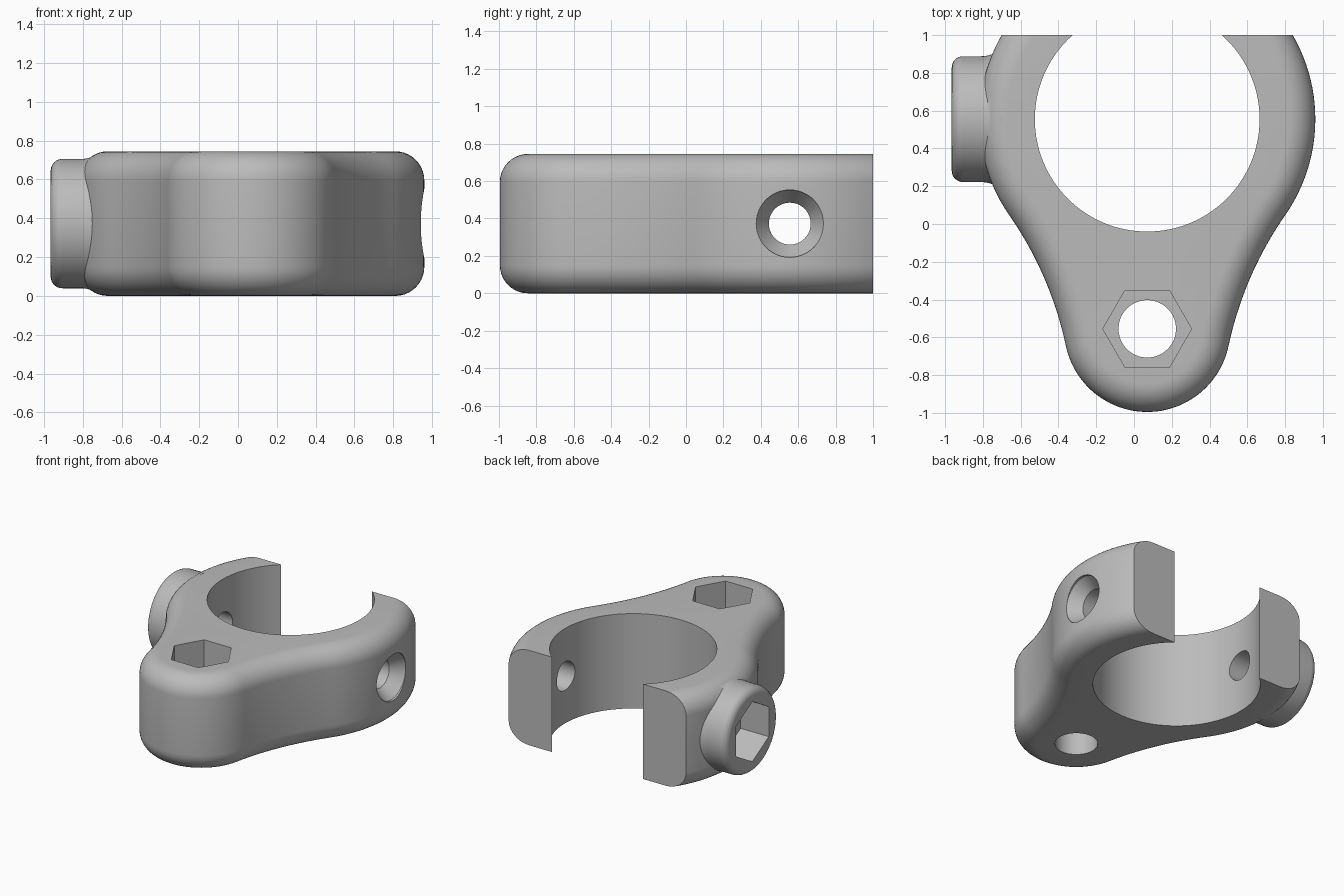
import bpy
import bmesh
from math import sin, cos, pi, radians, sqrt, atan2
from mathutils import Matrix, Vector

if "Cube" in bpy.data.objects:
    bpy.data.objects.remove(bpy.data.objects["Cube"])

CX, RING_Y, TIP_Y = 0.07, 0.555, -0.555
RING_R, TIP_R, BORE_R = 0.89, 0.44, 0.595
HEIGHT, ROUND = 0.745, 0.15
MID = HEIGHT / 2
ALONG_X = Matrix.Rotation(pi / 2, 4, 'Y')

grey = bpy.data.materials.new("plain_grey")
grey.use_nodes = True
colour = (0.5, 0.5, 0.5, 1)
grey.diffuse_color = colour
grey.node_tree.nodes["Principled BSDF"].inputs["Base Color"].default_value = colour


def make_object(name, bm):
    bmesh.ops.recalc_face_normals(bm, faces=bm.faces)
    mesh = bpy.data.meshes.new(name)
    bm.to_mesh(mesh)
    bm.free()
    mesh.materials.append(grey)
    obj = bpy.data.objects.new(name, mesh)
    bpy.context.collection.objects.link(obj)
    return obj


def loft(name, rings):
    """Skin a stack of equal-length loops and cap both ends."""
    bm = bmesh.new()
    loops = [[bm.verts.new(p) for p in ring] for ring in rings]
    n = len(loops[0])
    for a, b in zip(loops, loops[1:]):
        for i in range(n):
            j = (i + 1) % n
            bm.faces.new((a[i], a[j], b[j], b[i]))
    bm.faces.new(loops[0][::-1])
    bm.faces.new(loops[-1])
    return make_object(name, bm)


def arc(cx, cy, r, a0, a1, n):
    return [(cx + r * cos(a0 + (a1 - a0) * i / n),
             cy + r * sin(a0 + (a1 - a0) * i / n)) for i in range(n + 1)]


def outline(inset):
    """Big circle and small circle joined by tangent hollow flanks."""
    lean = radians(12)
    reach = 2.35
    flank_r = reach - TIP_R
    fx, fy = reach * cos(lean), TIP_Y - reach * sin(lean)
    big = atan2(fy - RING_Y, fx)
    half = arc(0, TIP_Y, TIP_R - inset, -pi / 2, -lean, 24)
    half += arc(fx, fy, flank_r + inset, pi - lean, pi + big, 20)[1:]
    half += arc(0, RING_Y, RING_R - inset, big, pi / 2, 44)[1:]
    mirrored = [(-x, y) for x, y in half[-2:0:-1]]
    return [(CX + x, y) for x, y in half + mirrored]


def tube(name, profile, sides=72):
    """Turn (x, radius) stations about the cross bolt axis."""
    return loft(name, [[(x, RING_Y + y, MID + z) for y, z in
                        arc(0, 0, r, 0, 2 * pi, sides)[:-1]] for x, r in profile])


def prism(name, centre, radius, depth, sides, turn):
    bm = bmesh.new()
    bmesh.ops.create_cone(bm, cap_ends=True, segments=sides, radius1=radius,
                          radius2=radius, depth=depth,
                          matrix=Matrix.Translation(Vector(centre)) @ turn)
    return make_object(name, bm)


def combine(target, other, operation):
    mod = target.modifiers.new(operation.title(), 'BOOLEAN')
    mod.operation = operation
    mod.solver = 'EXACT'
    mod.object = other
    bpy.ops.object.select_all(action='DESELECT')
    target.select_set(True)
    bpy.context.view_layer.objects.active = target
    bpy.ops.object.modifier_apply(modifier=mod.name)
    bpy.data.objects.remove(other)


# Clamp body with rounded top and bottom rims
steps = 10
rim = [(ROUND * (1 - sin(t)), ROUND * (1 - cos(t)))
       for t in (pi / 2 * i / steps for i in range(steps + 1))]
layers = rim + [(d, HEIGHT - z) for d, z in rim[::-1]]
layers = [(d, z) for d, z in layers]
# rim runs from the widest inset at the floor out to the side wall
layers = ([(ROUND * (1 - sin(t)), ROUND * (1 - cos(t)))
           for t in (pi / 2 * i / steps for i in range(steps + 1))])
layers += [(d, HEIGHT - z) for d, z in layers[::-1]]
clamp = loft("clamp_body", [[(x, y, z) for x, y in outline(d)] for d, z in layers])

# Round boss with a softened lip and a flared root
lip, boss_r = 0.06, 0.333
profile = [(-0.965 + lip * (1 - cos(t)), boss_r - lip + lip * sin(t))
           for t in (pi / 2 * i / 8 for i in range(9))]
profile += [(-0.81 + 0.11 * i / 8, boss_r + 0.037 * (i / 8) ** 2) for i in range(9)]
profile.append((-0.6, 0.3))
combine(clamp, tube("side_boss", profile), 'UNION')

# Main bore and flat open mouth
upright = Matrix.Identity(4)
combine(clamp, prism("bore", (CX, RING_Y, MID), BORE_R, 2, 128, upright), 'DIFFERENCE')
bm = bmesh.new()
bmesh.ops.create_cube(bm, size=2, matrix=Matrix.Translation((0, 2, MID)))
combine(clamp, make_object("mouth_cut", bm), 'DIFFERENCE')

# Vertical bolt hole with hexagonal nut pocket
combine(clamp, prism("bolt_hole", (CX, TIP_Y, MID), 0.152, 2, 64, upright), 'DIFFERENCE')
hex_turn = Matrix.Rotation(pi / 2, 4, 'Z')
combine(clamp, prism("nut_pocket", (CX, TIP_Y, HEIGHT), 0.235, 0.6, 6, hex_turn), 'DIFFERENCE')

# Cross bolt hole, countersink and nut pocket in the boss
combine(clamp, prism("cross_hole", (0, RING_Y, MID), 0.112, 3, 48, ALONG_X), 'DIFFERENCE')
combine(clamp, tube("countersink", [(0.83, 0.1), (0.942, 0.18), (1.1, 0.18)], 48), 'DIFFERENCE')
hexagon = [(0.235 * sin(pi / 3 * i), 0.235 * cos(pi / 3 * i)) for i in range(6)]
combine(clamp, loft("side_nut_pocket", [[(x, RING_Y + y, MID + z) for y, z in hexagon]
                                        for x in (-1.1, -0.72)]), 'DIFFERENCE')

bpy.ops.object.shade_smooth_by_angle(angle=radians(30))
